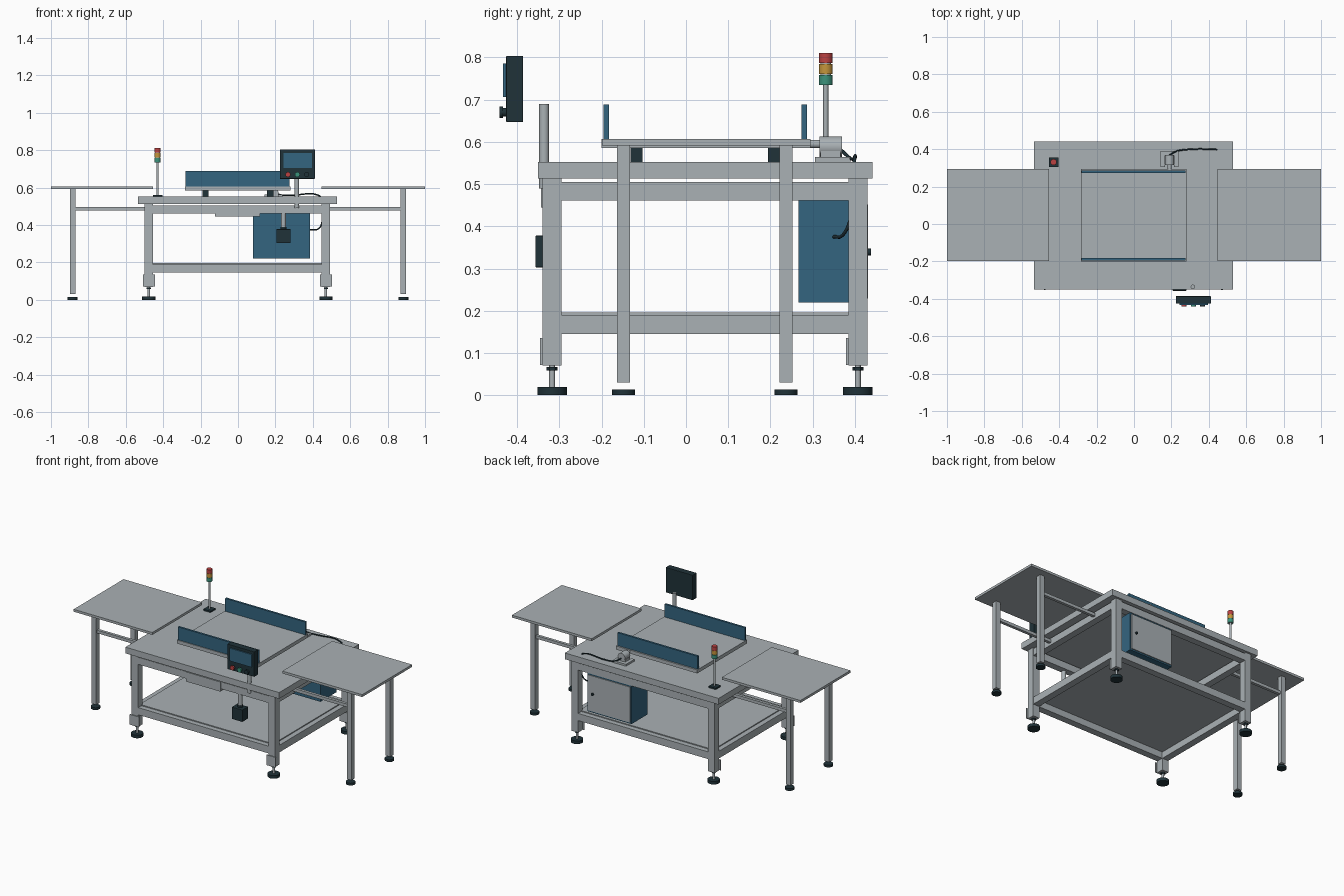
import bpy, math
from mathutils import Vector

if "Cube" in bpy.data.objects:
    bpy.data.objects.remove(bpy.data.objects["Cube"])


def material(name, rgb):
    m = bpy.data.materials.new(name)
    m.diffuse_color = (*rgb, 1)
    m.use_nodes = True
    m.node_tree.nodes["Principled BSDF"].inputs["Base Color"].default_value = m.diffuse_color
    return m


STEEL = material("grey_steel", (0.40, 0.44, 0.46))
BLUE = material("deep_blue", (0.034, 0.13, 0.216))
DARK = material("dark_slate", (0.014, 0.032, 0.040))
RED = material("signal_red", (0.50, 0.055, 0.055))
AMBER = material("signal_amber", (0.56, 0.30, 0.045))
GREEN = material("signal_green", (0.045, 0.29, 0.20))


def box(name, x, y, z, mat, bevel=0):
    """Box from (min, max) ranges on each axis."""
    bpy.ops.mesh.primitive_cube_add(size=1)
    o = bpy.context.object
    o.name = name
    for v in o.data.vertices:
        v.co = [a + (c + 0.5) * (b - a) for c, (a, b) in zip(v.co, (x, y, z))]
    o.data.materials.append(mat)
    if bevel:
        b = o.modifiers.new("edge", 'BEVEL')
        b.width, b.segments = bevel, 2
    return o


def rod(name, start, end, r, mat, sides=24):
    """Cylinder between two points."""
    a, b = Vector(start), Vector(end)
    bpy.ops.mesh.primitive_cylinder_add(vertices=sides, radius=r, depth=(b - a).length,
                                        location=(a + b) / 2)
    o = bpy.context.object
    o.name = name
    o.rotation_euler = (b - a).to_track_quat('Z', 'Y').to_euler()
    o.data.materials.append(mat)
    bpy.ops.object.shade_smooth_by_angle()
    return o


def around(c, half):
    return (c - half, c + half)


def cable(name, points, r):
    cu = bpy.data.curves.new(name, 'CURVE')
    cu.dimensions = '3D'
    cu.bevel_depth, cu.bevel_resolution, cu.resolution_u = r, 2, 6
    cu.use_fill_caps = True
    s = cu.splines.new('BEZIER')
    s.bezier_points.add(len(points) - 1)
    for p, co in zip(s.bezier_points, points):
        p.co = co
        p.handle_left_type = p.handle_right_type = 'AUTO'
    cu.materials.append(DARK)
    bpy.context.collection.objects.link(bpy.data.objects.new(name, cu))


# Main table: worktop, legs with levelling feet
LEG_X, LEG_Y, H = (-0.477, 0.470), (-0.317, 0.407), 0.0225
box("worktop", (-0.535, 0.530), (-0.350, 0.442), (0.513, 0.552), STEEL)
for x in LEG_X:
    for y in LEG_Y:
        box("main_leg", around(x, H), around(y, H), (0.07, 0.513), STEEL)
        box("leg_plate", around(x, 0.032), (y - H - 0.006, y - H), (0.072, 0.136), STEEL)
        rod("foot_stem", (x, y, 0.018), (x, y, 0.07), 0.007, STEEL)
        rod("foot_nut", (x, y, 0.059), (x, y, 0.067), 0.013, DARK, 6)
        rod("foot_disc", (x, y, 0), (x, y, 0.019), 0.035, DARK, 32)

# Frame rails at two heights, and the lower shelf
for label, z in (("upper", (0.461, 0.505)), ("lower", (0.145, 0.190))):
    for y in LEG_Y:
        box(label + "_long_rail", (LEG_X[0] + H, LEG_X[1] - H), around(y, H - 0.001), z, STEEL)
    for x in LEG_X:
        box(label + "_cross_rail", around(x, H - 0.001), (LEG_Y[0] + H, LEG_Y[1] - H), z, STEEL)
box("shelf", (LEG_X[0] + 0.01, LEG_X[1] - 0.01), (LEG_Y[0] + 0.01, LEG_Y[1] - 0.01),
    (0.186, 0.196), STEEL)

# Side tables
for s, inner in ((-1, 0.455), (1, 0.447)):
    box("side_table_top", sorted((s * inner, s * 1.0)), (-0.199, 0.295), (0.592, 0.607), STEEL)
    for y in (-0.148, 0.237):
        box("side_table_leg", around(s * 0.884, 0.0155), around(y, 0.0155), (0.03, 0.592), STEEL)
        rod("side_table_foot", (s * 0.884, y, 0), (s * 0.884, y, 0.014), 0.027, DARK, 32)
        box("side_table_brace", sorted((s * 0.49, s * 0.870)), around(y, 0.009),
            (0.477, 0.496), STEEL)

# Centre bed with supports and guards
box("centre_bed", (-0.284, 0.280), (-0.200, 0.295), (0.585, 0.607), STEEL)
for x in (-0.174, 0.172):
    for y in (-0.117, 0.208):
        box("bed_support", around(x, 0.017), around(y, 0.014), (0.552, 0.585), DARK)
for y in ((-0.195, -0.182), (0.273, 0.286)):
    box("side_guard", (-0.280, 0.276), y, (0.607, 0.688), BLUE)

# Signal tower
TX, TY = -0.430, 0.331
box("tower_base", around(TX, 0.025), around(TY, 0.025), (0.552, 0.561), DARK)
rod("tower_pole", (TX, TY, 0.56), (TX, TY, 0.735), 0.006, STEEL)
rod("tower_core", (TX, TY, 0.735), (TX, TY, 0.80), 0.013, STEEL)
for z, m in ((0.735, GREEN), (0.761, AMBER), (0.787, RED)):
    rod("tower_lamp", (TX, TY, z), (TX, TY, z + 0.024), 0.0165, m)

# Control panel and its post
rod("panel_post", (0.315, -0.336, 0.490), (0.315, -0.336, 0.690), 0.012, STEEL)
box("control_panel", (0.224, 0.411), (-0.426, -0.386), (0.647, 0.804), DARK, 0.002)
box("panel_screen", (0.243, 0.396), (-0.433, -0.426), (0.706, 0.786), BLUE)
for x, m in ((0.267, RED), (0.317, GREEN), (0.367, DARK)):
    rod("button_collar", (x, -0.426, 0.670), (x, -0.434, 0.670), 0.010, DARK)
    rod("button_cap", (x, -0.434, 0.670), (x, -0.442, 0.670), 0.0135, m)

# Front drawer and hanging switch box
box("drawer", (-0.122, 0.118), (-0.343, -0.300), (0.445, 0.505), STEEL)
rod("switch_stem", (0.243, -0.324, 0.385), (0.243, -0.324, 0.470), 0.013, STEEL)
rod("switch_collar", (0.243, -0.324, 0.376), (0.243, -0.324, 0.390), 0.016, DARK)
box("switch_box", around(0.243, 0.037), (-0.357, -0.300), (0.303, 0.378), DARK, 0.002)

# Electrical cabinet with door
box("cabinet", (0.080, 0.385), (0.266, 0.425), (0.220, 0.461), BLUE)
box("cabinet_door", (0.088, 0.377), (0.425, 0.431), (0.229, 0.452), STEEL)
rod("door_lock", (0.345, 0.431, 0.339), (0.345, 0.438, 0.339), 0.008, DARK)

# Drive motor on a forked bracket
MX, MZ = 0.190, 0.588
for s in (-1, 1):
    box("bracket_arm", around(MX + s * 0.036, 0.011), (0.305, 0.390), (0.552, 0.564), STEEL)
box("bracket_bridge", around(MX, 0.026), (0.365, 0.390), (0.552, 0.564), STEEL)
box("motor_saddle", around(MX, 0.026), (0.318, 0.366), (0.552, 0.578), STEEL)
rod("motor_body", (MX, 0.316, MZ), (MX, 0.369, MZ), 0.025, STEEL, 32)
rod("motor_shaft", (MX, 0.290, 0.595), (MX, 0.318, 0.595), 0.010, STEEL)

# Cable from motor down to cabinet
cable("motor_cable", [(0.190, 0.368, 0.580), (0.225, 0.388, 0.562), (0.270, 0.397, 0.559),
                      (0.430, 0.399, 0.559), (0.448, 0.397, 0.540), (0.450, 0.390, 0.420),
                      (0.430, 0.372, 0.380), (0.383, 0.350, 0.375)], 0.004)
